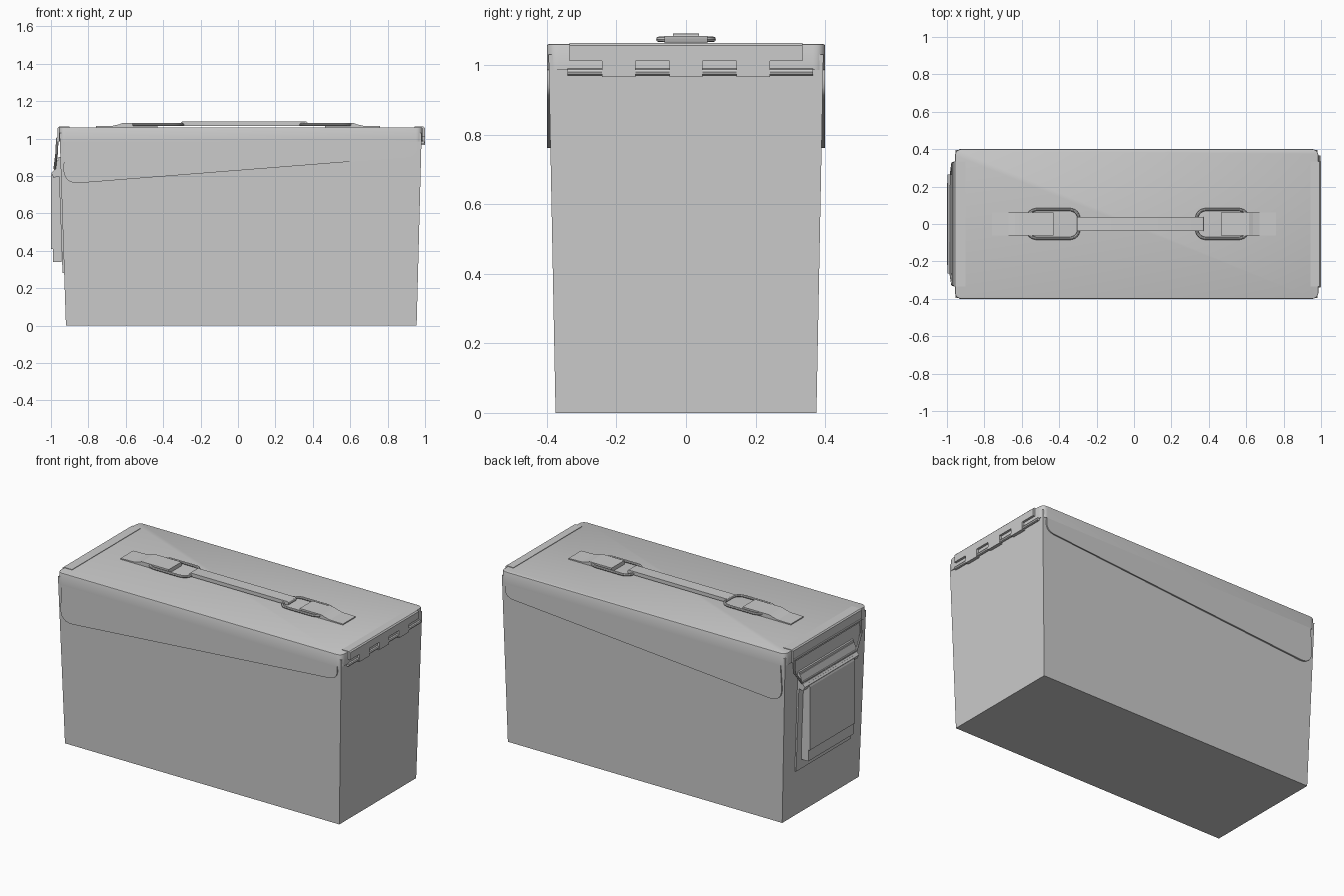
import bpy, bmesh
from math import pi
from mathutils import Vector

if "Cube" in bpy.data.objects:
    bpy.data.objects.remove(bpy.data.objects["Cube"])


def finish(name, bm, smooth=False):
    bmesh.ops.recalc_face_normals(bm, faces=bm.faces)
    me = bpy.data.meshes.new(name)
    bm.to_mesh(me)
    bm.free()
    ob = bpy.data.objects.new(name, me)
    bpy.context.collection.objects.link(ob)
    if smooth:
        smooth_by_angle(ob)
    return ob


def smooth_by_angle(ob):
    bpy.ops.object.select_all(action='DESELECT')
    ob.select_set(True)
    bpy.context.view_layer.objects.active = ob
    bpy.ops.object.shade_smooth_by_angle(angle=pi / 6)


def rounded(pts, radii, steps=6):
    """Round each corner of a polygon with a quadratic arc."""
    out = []
    for i, (p, r) in enumerate(zip(pts, radii)):
        p, a, b = Vector(p), Vector(pts[i - 1]), Vector(pts[(i + 1) % len(pts)])
        if r == 0:
            out.append(tuple(p))
            continue
        s, e = p + (a - p).normalized() * r, p + (b - p).normalized() * r
        for k in range(steps + 1):
            t = k / steps
            out.append(tuple(s * (1 - t) ** 2 + p * (2 * t * (1 - t)) * 0.9
                             + (s + e) * 0.5 * (2 * t * (1 - t)) * 0.1 + e * t * t))
    return out


def prism(name, pts, plane, lo, hi, smooth=False):
    """Extrude a 2D profile lying in plane 'xz' or 'xy' from lo to hi."""
    put = {'xz': lambda u, v, w: (u, w, v), 'xy': lambda u, v, w: (u, v, w)}[plane]
    bm = bmesh.new()
    a = [bm.verts.new(put(u, v, lo)) for u, v in pts]
    b = [bm.verts.new(put(u, v, hi)) for u, v in pts]
    bm.faces.new(a)
    bm.faces.new(b)
    for i in range(len(pts)):
        j = (i + 1) % len(pts)
        bm.faces.new((a[i], a[j], b[j], b[i]))
    return finish(name, bm, smooth)


def box(name, x0, x1, y0, y1, z0, z1):
    return prism(name, [(x0, z0), (x1, z0), (x1, z1), (x0, z1)], 'xz', y0, y1)


def tube(name, pts, radius, cyclic=True):
    """Round wire following a path."""
    cu = bpy.data.curves.new(name, 'CURVE')
    cu.dimensions = '3D'
    cu.bevel_depth, cu.bevel_resolution, cu.use_fill_caps = radius, 2, True
    sp = cu.splines.new('POLY')
    sp.points.add(len(pts) - 1)
    for p, c in zip(sp.points, pts):
        p.co = (*c, 1)
    sp.use_cyclic_u = cyclic
    ob = bpy.data.objects.new(name, cu)
    bpy.context.collection.objects.link(ob)
    bpy.ops.object.select_all(action='DESELECT')
    ob.select_set(True)
    bpy.context.view_layer.objects.active = ob
    bpy.ops.object.convert(target='MESH')
    smooth_by_angle(bpy.context.object)


# Tapered body
bm = bmesh.new()
rings = []
for z, x0, x1, y in ((0, -0.92, 0.955, 0.375), (1.03, -0.954, 0.982, 0.395)):
    rings.append([bm.verts.new(c) for c in ((x0, -y, z), (x1, -y, z), (x1, y, z), (x0, y, z))])
for r in rings:
    bm.faces.new(r)
for i in range(4):
    j = (i + 1) % 4
    bm.faces.new((rings[0][i], rings[0][j], rings[1][j], rings[1][i]))
finish('body', bm)

# Lid cap with rounded corners and a softened top edge
outline = rounded([(-0.957, -0.4), (0.986, -0.4), (0.986, 0.4), (-0.957, 0.4)], [0.035] * 4)
lid = prism('lid', outline, 'xy', 0.985, 1.06)
bm = bmesh.new()
bm.from_mesh(lid.data)
top = [e for e in bm.edges if all(v.co.z > 1.05 for v in e.verts)]
bmesh.ops.bevel(bm, geom=top, offset=0.005, segments=2, profile=0.5, affect='EDGES')
bm.to_mesh(lid.data)
bm.free()
smooth_by_angle(lid)

# Deep lid skirts on the long sides, sloping toward the latch end
skirt = rounded([(-0.925, 0.985), (-0.938, 0.755), (0.965, 0.905), (0.955, 0.985)],
                [0, 0.085, 0.06, 0])
for s, label in ((-1, 'front'), (1, 'back')):
    prism(label + '_lid_skirt', skirt, 'xz', *sorted((s * 0.386, s * 0.4)), smooth=True)

# Hinge: bent plate, tabs and pin
prism('hinge_plate', [(0.945, 1.055), (0.945, 1.063), (0.993, 1.063), (1.0, 1.056),
                      (1.0, 1.012), (0.98, 1.012), (0.98, 1.055)], 'xz', -0.335, 0.335)
for i in (-1, 0, 1):
    box(f'hinge_tab_{i + 2}', 0.975, 1.0, i * 0.193 - 0.048, i * 0.193 + 0.048, 0.965, 1.014)
tube('hinge_pin', [(0.988, -0.34, 0.98), (0.988, 0.365, 0.98)], 0.01, False)

# Latch end: bent plate over the lid edge and rolled pin
prism('latch_lid_plate', [(-0.90, 1.055), (-0.90, 1.063), (-0.958, 1.063), (-0.965, 1.056),
                          (-0.965, 0.985), (-0.95, 0.985), (-0.95, 1.055)], 'xz', -0.335, 0.335)
prism('latch_base', [(-0.92, 0.28), (-0.938, 0.28), (-0.961, 0.9), (-0.94, 0.9)],
      'xz', -0.265, 0.265)

# Wire bail joining the lid plate to the lever
tube('latch_bail', [(-0.966, -0.325, 1.0), (-0.966, 0.325, 1.0), (-0.97, 0.325, 0.92),
                    (-0.978, 0.265, 0.84), (-0.98, -0.265, 0.84), (-0.97, -0.325, 0.92)], 0.007)

# Lever with a stepped lower lip and a sloping top flange
prism('latch_lever', [(-0.945, 0.34), (-0.99, 0.34), (-0.99, 0.41), (-1.0, 0.41),
                      (-1.0, 0.80), (-0.99, 0.825), (-0.945, 0.825)], 'xz', -0.22, 0.22)
prism('latch_flange', [(-0.95, 0.80), (-0.985, 0.79), (-0.998, 0.815), (-0.985, 0.83),
                       (-0.965, 0.885), (-0.95, 0.885)], 'xz', -0.265, 0.265)

# Carry handle strap with folded underside
prism('handle_strap', rounded([(-0.305, 1.068), (0.372, 1.068), (0.372, 1.09), (-0.305, 1.09)],
                              [0.008] * 4, 3), 'xz', -0.038, 0.038, True)

# Handle rings and the brackets that hold them
for s, cx, label in ((-1, -0.432, 'left'), (1, 0.472, 'right')):
    loop = rounded([(cx - 0.138, -0.078), (cx + 0.138, -0.078),
                    (cx + 0.138, 0.078), (cx - 0.138, 0.078)], [0.055] * 4)
    tube(label + '_handle_ring', [(x, y, 1.074) for x, y in loop], 0.008)
    inner = 0.43 if s < 0 else 0.465
    prism(label + '_bracket', [(s * inner, 1.058), (s * inner, 1.084), (s * 0.615, 1.084),
                               (s * 0.635, 1.076), (s * 0.67, 1.068), (s * 0.76, 1.066),
                               (s * 0.76, 1.058)], 'xz', -0.062, 0.062)
